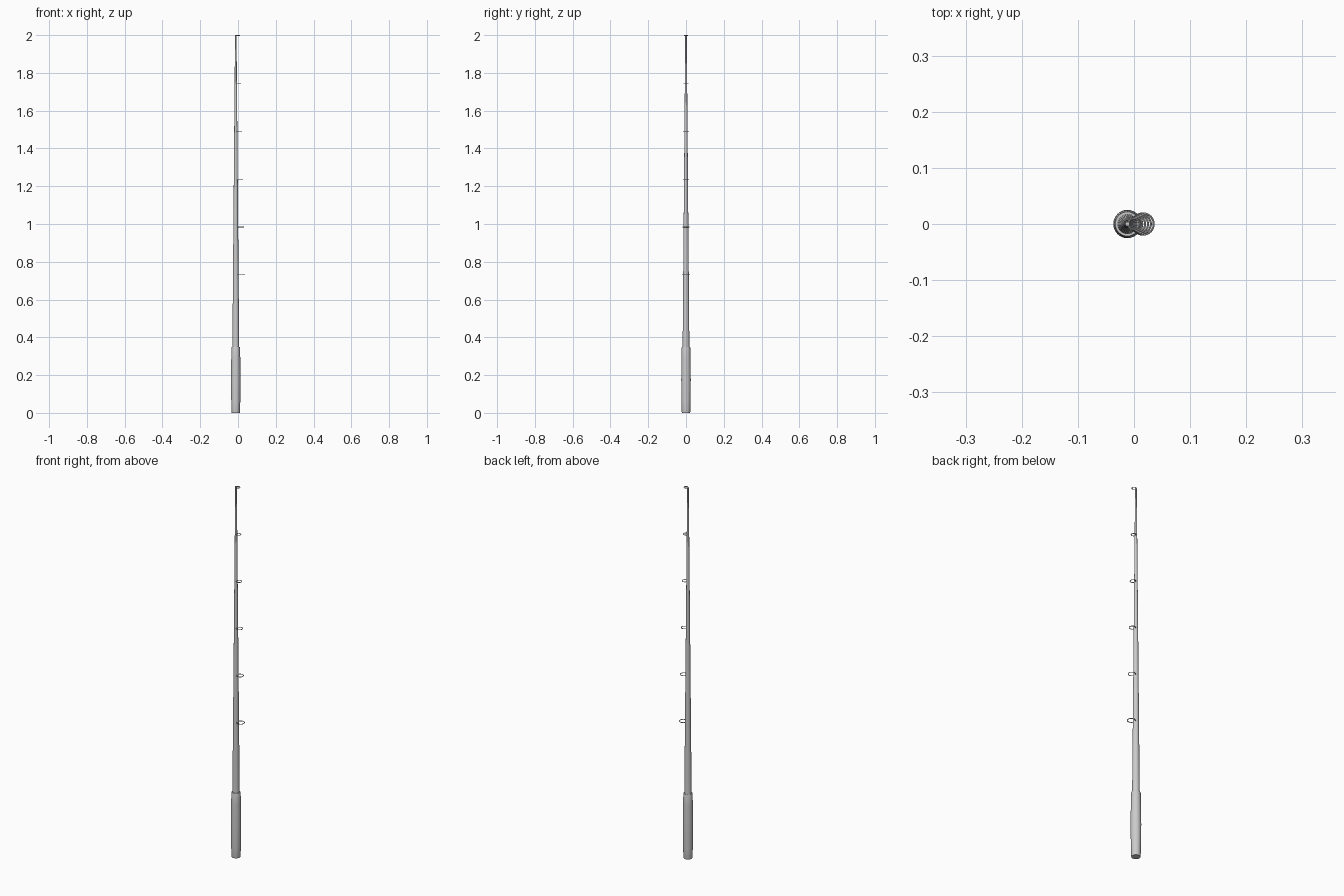
import bpy, bmesh, math

if "Cube" in bpy.data.objects:
    bpy.data.objects.remove(bpy.data.objects["Cube"])

AXIS_X = -0.0118
SIDES = 32
POLE_BASE, POLE_TIP = (0.34, 0.018), (2.0, 0.004)


def finish(bm, name):
    bmesh.ops.recalc_face_normals(bm, faces=bm.faces[:])
    me = bpy.data.meshes.new(name)
    bm.to_mesh(me)
    bm.free()
    ob = bpy.data.objects.new(name, me)
    bpy.context.collection.objects.link(ob)
    bpy.context.view_layer.objects.active = ob
    ob.select_set(True)
    bpy.ops.object.shade_smooth_by_angle(angle=math.radians(35))
    ob.select_set(False)
    return ob


def lathe(name, profile):
    """Closed round solid from (z, radius) pairs."""
    bm = bmesh.new()
    rows = []
    for z, r in profile:
        rows.append([bm.verts.new((AXIS_X + r * math.cos(2 * math.pi * i / SIDES),
                                   r * math.sin(2 * math.pi * i / SIDES), z))
                     for i in range(SIDES)])
    for a, b in zip(rows, rows[1:]):
        for i in range(SIDES):
            j = (i + 1) % SIDES
            bm.faces.new((a[i], a[j], b[j], b[i]))
    bm.faces.new(rows[0])
    bm.faces.new(rows[-1])
    return finish(bm, name)


def ring(name, cx, z, major, minor, segs=32, sub=10):
    """Horizontal torus."""
    bm = bmesh.new()
    rows = []
    for i in range(segs):
        a = 2 * math.pi * i / segs
        row = []
        for k in range(sub):
            b = 2 * math.pi * k / sub
            r = major + minor * math.cos(b)
            row.append(bm.verts.new((cx + r * math.cos(a), r * math.sin(a),
                                     z + minor * math.sin(b))))
        rows.append(row)
    for i in range(segs):
        p, q = rows[i], rows[(i + 1) % segs]
        for k in range(sub):
            m = (k + 1) % sub
            bm.faces.new((p[k], q[k], q[m], p[m]))
    return finish(bm, name)


# Gently swollen grip
lathe("handle", [(0.0, 0.0215), (0.004, 0.0225), (0.06, 0.0238), (0.12, 0.0248),
                 (0.175, 0.0252), (0.23, 0.0248), (0.29, 0.0238),
                 (0.346, 0.0228), (0.35, 0.0215)])

# Tapered pole
lathe("pole", [POLE_BASE, POLE_TIP])

# Line guides, shrinking towards the tip
for n in range(6):
    t = n / 5
    z = 0.731 + t * 1.267
    outer = 0.0208 + t * (0.0115 - 0.0208)
    right = 0.037 + t * (0.0115 - 0.037)
    ring(f"line_guide_{n + 1}", right - outer, z, outer - 0.0018, 0.0018)
